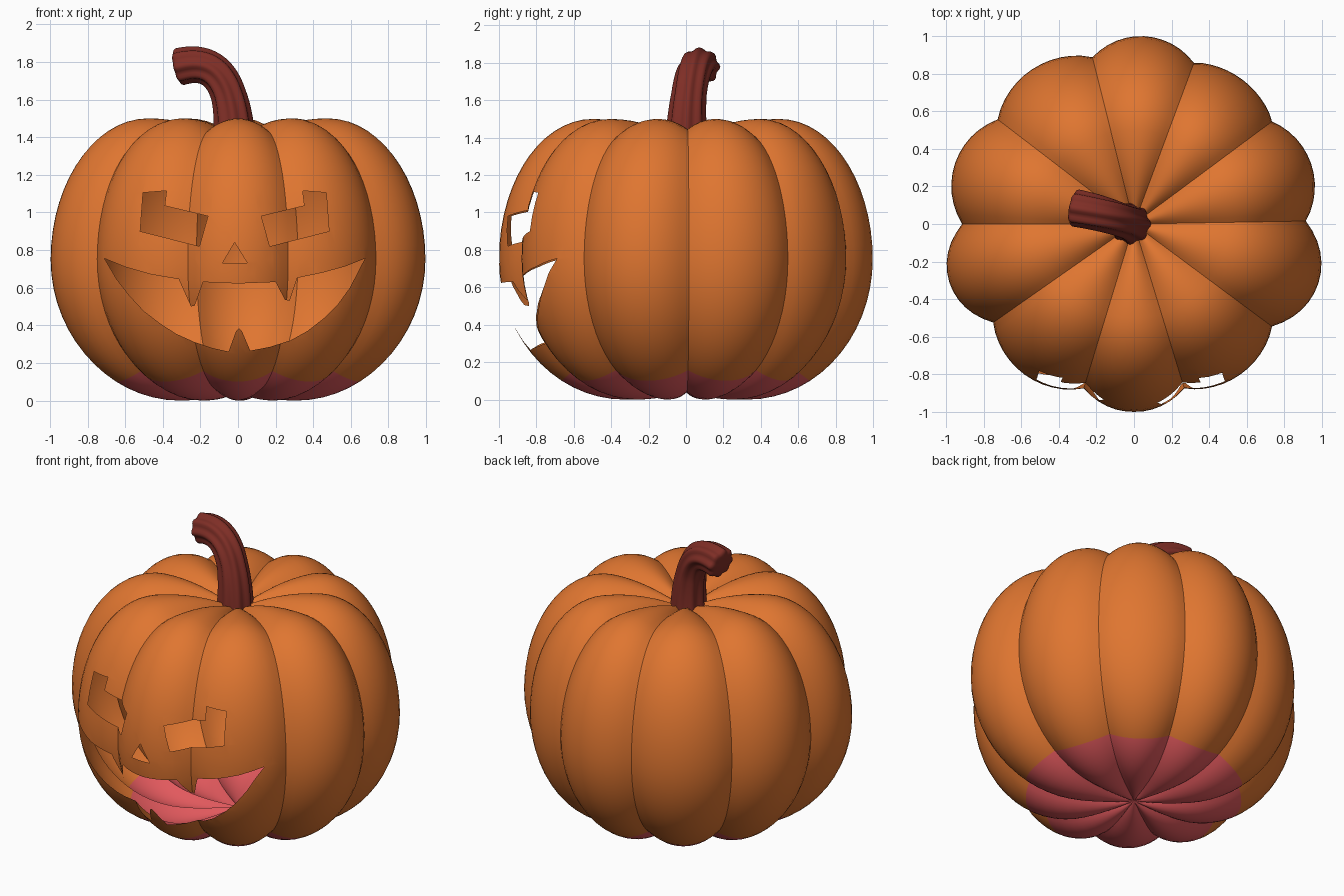
import bpy, bmesh, math
from mathutils import Vector
from mathutils.geometry import interpolate_bezier

if "Cube" in bpy.data.objects:
    bpy.data.objects.remove(bpy.data.objects["Cube"])


def material(name, rgb):
    m = bpy.data.materials.new(name)
    m.diffuse_color = (*rgb, 1)
    m.use_nodes = True
    m.node_tree.nodes["Principled BSDF"].inputs["Base Color"].default_value = m.diffuse_color
    return m


ORANGE = material("orange_skin", (0.74, 0.18, 0.03))
PINK = material("pink_base", (0.76, 0.10, 0.11))
STEM = material("dark_red_stem", (0.21, 0.027, 0.019))


def finish(bm, name, mats, angle):
    me = bpy.data.meshes.new(name)
    bm.to_mesh(me)
    bm.free()
    ob = bpy.data.objects.new(name, me)
    bpy.context.collection.objects.link(ob)
    for m in mats:
        me.materials.append(m)
    bpy.ops.object.select_all(action='DESELECT')
    ob.select_set(True)
    bpy.context.view_layer.objects.active = ob
    bpy.ops.object.shade_smooth_by_angle(angle=math.radians(angle))
    return ob


# --- pumpkin ridge profile (radius, height), bottom centre to top centre
prof = [(0.33 * i / 6, 0.045 * (1 - i / 6) ** 2) for i in range(6)]
for i in range(-15, 16):
    a = math.radians(6 * i)
    c, w = (0.33, 0.67) if i < 0 else (0.5, 0.5)
    prof.append((c + w * math.cos(a), 0.75 + 0.75 * math.sin(a)))
prof += [(0.5 * (1 - i / 8), 1.5 - 0.14 * (i / 8) ** 2) for i in range(1, 9)]
PINK_ROWS = 6 + 5

# --- ten lobes: groove angles and how far each lobe bulges
grooves = [1, 36.6, 69.6, 104, 142.5, 180, 215, 253, 287, 323.4, 361]
bulge = [-0.005, -0.04, 0, -0.015, 0.005, 0.03, -0.01, 0, -0.02, 0.03]
SEG = 12
columns = []
for k in range(10):
    for s in range(SEG):
        u = s / SEG
        th = math.radians(grooves[k] + (grooves[k + 1] - grooves[k]) * u)
        q = math.radians(36 * (u - 0.5))
        f = 0.63 * math.cos(q) + math.sqrt(0.37 ** 2 - (0.63 * math.sin(q)) ** 2)
        columns.append((th, 1 - f, bulge[k] * max(0, (f - 0.92) / 0.08)))

bm = bmesh.new()
rows = []
for i, (r, z) in enumerate(prof):
    a, b = prof[max(i - 1, 0)], prof[min(i + 1, len(prof) - 1)]
    n = Vector((b[1] - a[1], a[0] - b[0])).normalized()
    row = []
    for th, depth, extra in columns:
        d = depth * r ** 0.6
        rr = max(0, r - n.x * d + extra * r ** 3)
        row.append(bm.verts.new((rr * math.cos(th), rr * math.sin(th), z - n.y * d)))
    rows.append(row)
N = len(columns)
for i in range(len(rows) - 1):
    for j in range(N):
        k = (j + 1) % N
        face = bm.faces.new((rows[i][j], rows[i][k], rows[i + 1][k], rows[i + 1][j]))
        face.material_index = 1 if i < PINK_ROWS else 0
bmesh.ops.remove_doubles(bm, verts=bm.verts[:], dist=1e-5)
bmesh.ops.recalc_face_normals(bm, faces=bm.faces[:])


# --- carved openings, cut straight through the front skin along y
def inside(x, z, poly):
    hit = False
    for (x1, z1), (x2, z2) in zip(poly, poly[1:] + poly[:1]):
        if (z1 > z) != (z2 > z) and x < x1 + (z - z1) * (x2 - x1) / (z2 - z1):
            hit = not hit
    return hit


def carve(poly):
    for (x1, z1), (x2, z2) in zip(poly, poly[1:] + poly[:1]):
        sel = []
        for f in bm.faces:
            if f.calc_center_median().y > -0.3:
                continue
            xs = [v.co.x for v in f.verts]
            zs = [v.co.z for v in f.verts]
            if (max(xs) > min(x1, x2) - 0.005 and min(xs) < max(x1, x2) + 0.005 and
                    max(zs) > min(z1, z2) - 0.005 and min(zs) < max(z1, z2) + 0.005):
                sel.append(f)
        geom = set(sel)
        for f in sel:
            geom.update(f.edges)
            geom.update(f.verts)
        bmesh.ops.bisect_plane(bm, geom=list(geom), dist=1e-6, plane_co=(x1, 0, z1),
                               plane_no=Vector((z2 - z1, 0, x1 - x2)).normalized())
    gone = []
    for f in bm.faces:
        c = f.calc_center_median()
        if c.y < -0.3 and inside(c.x, c.z, poly):
            gone.append(f)
    bmesh.ops.delete(bm, geom=gone, context='FACES')


MID = -0.018
eye = [(-0.52, 0.90), (-0.505, 1.105), (-0.38, 1.115), (-0.39, 1.035),
       (-0.16, 0.98), (-0.205, 0.82)]
nose = [(MID, 0.84), (-0.083, 0.73), (0.05, 0.73)]
mouth = [(-0.71, 0.755), (-0.60, 0.71), (-0.46, 0.67), (-0.315, 0.645), (-0.25, 0.50),
         (-0.23, 0.505), (-0.185, 0.63), (0.0, 0.622), (0.20, 0.63), (0.25, 0.535),
         (0.275, 0.53), (0.315, 0.652), (0.45, 0.68), (0.57, 0.713), (0.675, 0.755),
         (0.595, 0.60), (0.53, 0.51), (0.46, 0.44), (0.37, 0.37), (0.28, 0.32),
         (0.17, 0.285), (0.065, 0.265), (0.02, 0.37), (0.005, 0.385), (-0.01, 0.37),
         (-0.05, 0.26), (-0.14, 0.28), (-0.23, 0.31), (-0.33, 0.355), (-0.415, 0.41),
         (-0.50, 0.475), (-0.575, 0.555), (-0.645, 0.645)]
for shape in (eye, [(2 * MID - x, z) for x, z in eye], nose, mouth):
    carve(shape)
finish(bm, "pumpkin_shell", [ORANGE, PINK], 25)

# --- curved, ribbed stem with a rounded tip
path = interpolate_bezier(Vector((-0.02, 0, 1.32)), Vector((-0.01, 0, 1.70)),
                          Vector((-0.12, 0.05, 1.825)), Vector((-0.31, 0.085, 1.775)), 24)
rings = [(p, 0.098 + 0.015 * max(0, 1 - i / 8) - 0.006 * math.sin(math.pi * i / 23))
         for i, p in enumerate(path)]
end = (path[-1] - path[-2]).normalized()
rings += [(path[-1] + end * o, r) for o, r in ((0.012, 0.092), (0.02, 0.075), (0.022, 0.03), (0.022, 0.0))]
bm = bmesh.new()
prev = None
M = 48
for i, (p, r) in enumerate(rings):
    t = end if i >= 23 else (path[i + 1] - path[max(i - 1, 0)]).normalized()
    side = (Vector((0, 1, 0)) - t * t.y).normalized()
    up = t.cross(side)
    ring = []
    for j in range(M):
        a = 2 * math.pi * j / M
        rad = r * (0.95 + 0.07 * math.cos(8 * a))
        ring.append(bm.verts.new(p + (side * math.cos(a) + up * math.sin(a)) * rad))
    if prev:
        for j in range(M):
            k = (j + 1) % M
            bm.faces.new((prev[j], prev[k], ring[k], ring[j]))
    prev = ring
bmesh.ops.remove_doubles(bm, verts=bm.verts[:], dist=1e-5)
bmesh.ops.recalc_face_normals(bm, faces=bm.faces[:])
finish(bm, "stem", [STEM], 50)
